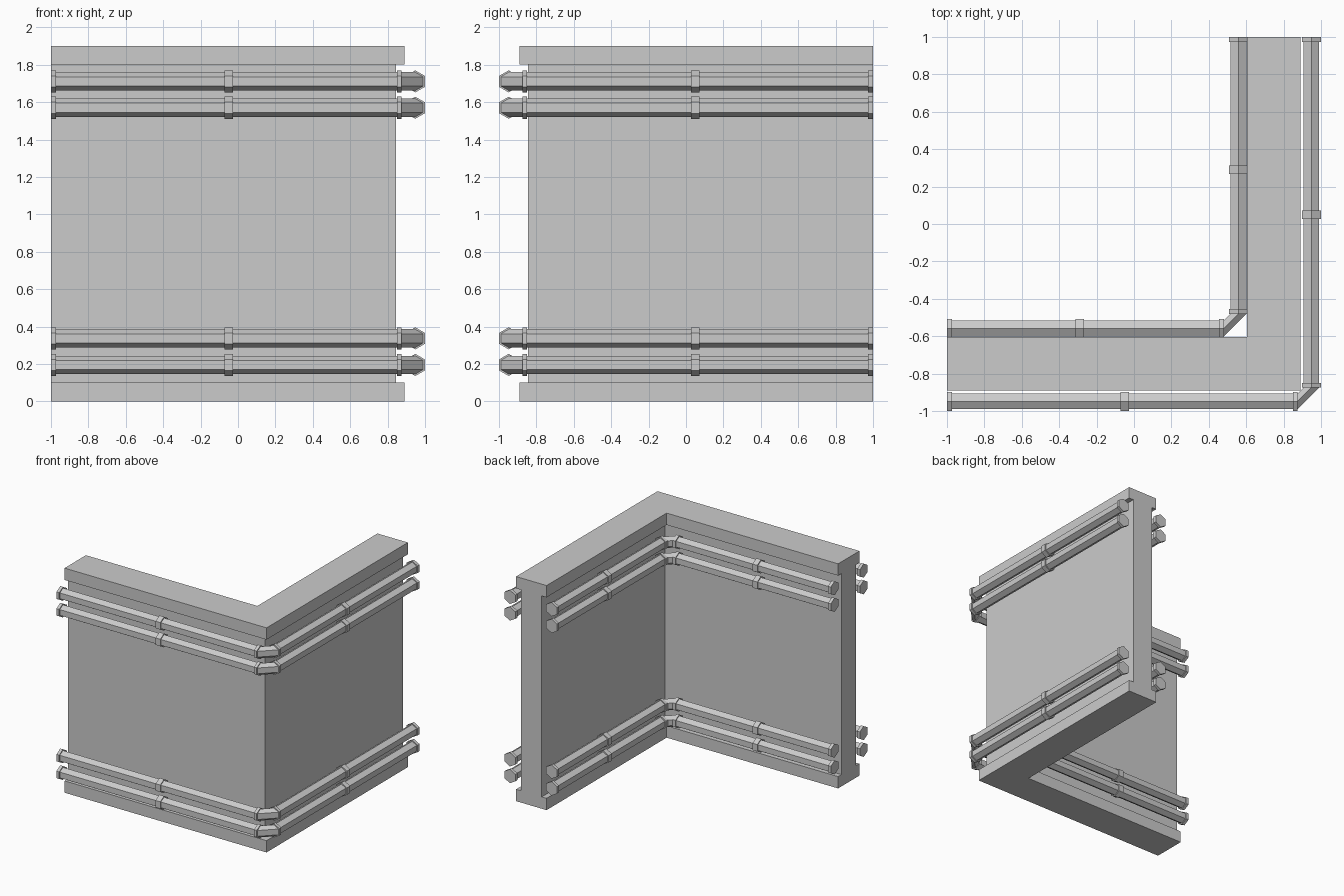
import bpy, bmesh, math

if "Cube" in bpy.data.objects:
    bpy.data.objects.remove(bpy.data.objects["Cube"], do_unlink=True)

grey = bpy.data.materials.new("plain grey")
grey.use_nodes = True
colour = (0.6, 0.6, 0.6, 1)
grey.diffuse_color = colour
grey.node_tree.nodes["Principled BSDF"].inputs["Base Color"].default_value = colour

PIPE_R, COLLAR_R = 0.049, 0.059


def loft(bm, start, end):
    """Closed solid between two matching outlines."""
    a = [bm.verts.new(p) for p in start]
    b = [bm.verts.new(p) for p in end]
    bm.faces.new(a)
    bm.faces.new(b)
    n = len(a)
    for i in range(n):
        j = (i + 1) % n
        bm.faces.new((a[i], a[j], b[j], b[i]))


def finish(bm, name):
    bmesh.ops.recalc_face_normals(bm, faces=bm.faces)
    mesh = bpy.data.meshes.new(name)
    bm.to_mesh(mesh)
    bm.free()
    mesh.materials.append(grey)
    obj = bpy.data.objects.new(name, mesh)
    bpy.context.collection.objects.link(obj)


def hexagon(side, t, offset, z, radius):
    """Six-sided section at distance t along the front or the side leg."""
    points = []
    for k in range(6):
        a = math.radians(60 * k)
        across = offset + radius * math.sin(a)
        height = z + radius * math.cos(a)
        points.append((across, -t, height) if side else (t, -across, height))
    return points


# L-shaped wall: core with an overhanging cap and footing
def corner_slab(name, inner, outer, z0, z1):
    plan = [(-1, -outer), (outer, -outer), (outer, 1),
            (inner, 1), (inner, -inner), (-1, -inner)]
    bm = bmesh.new()
    loft(bm, [(x, y, z0) for x, y in plan], [(x, y, z1) for x, y in plan])
    finish(bm, name)


corner_slab("wall_footing", 0.605, 0.89, 0, 0.1)
corner_slab("wall_core", 0.65, 0.845, 0.1, 1.8)
corner_slab("wall_cap", 0.605, 0.89, 1.8, 1.9)


# Pipe run: two straight legs, a chamfered elbow, and collars
def pipe_run(name, offset, bend, middle, z):
    pipes, collars = bmesh.new(), bmesh.new()
    for side in (False, True):
        loft(pipes, hexagon(side, -0.99, offset, z, PIPE_R),
             hexagon(side, bend - 0.01, offset, z, PIPE_R))
        for t0, t1 in ((-1, -0.974), (middle - 0.022, middle + 0.022),
                       (bend - 0.026, bend)):
            loft(collars, hexagon(side, t0, offset, z, COLLAR_R),
                 hexagon(side, t1, offset, z, COLLAR_R))
    loft(pipes, hexagon(False, bend, offset, z, PIPE_R),
         hexagon(True, bend, offset, z, PIPE_R))
    finish(pipes, name + "_pipe")
    finish(collars, name + "_collars")


for level, z in (("bottom", 0.195), ("lower", 0.337),
                 ("upper", 1.57), ("top", 1.711)):
    pipe_run("outer_" + level, 0.948, 0.875, -0.05, z)
    pipe_run("inner_" + level, 0.558, 0.48, -0.29, z)
